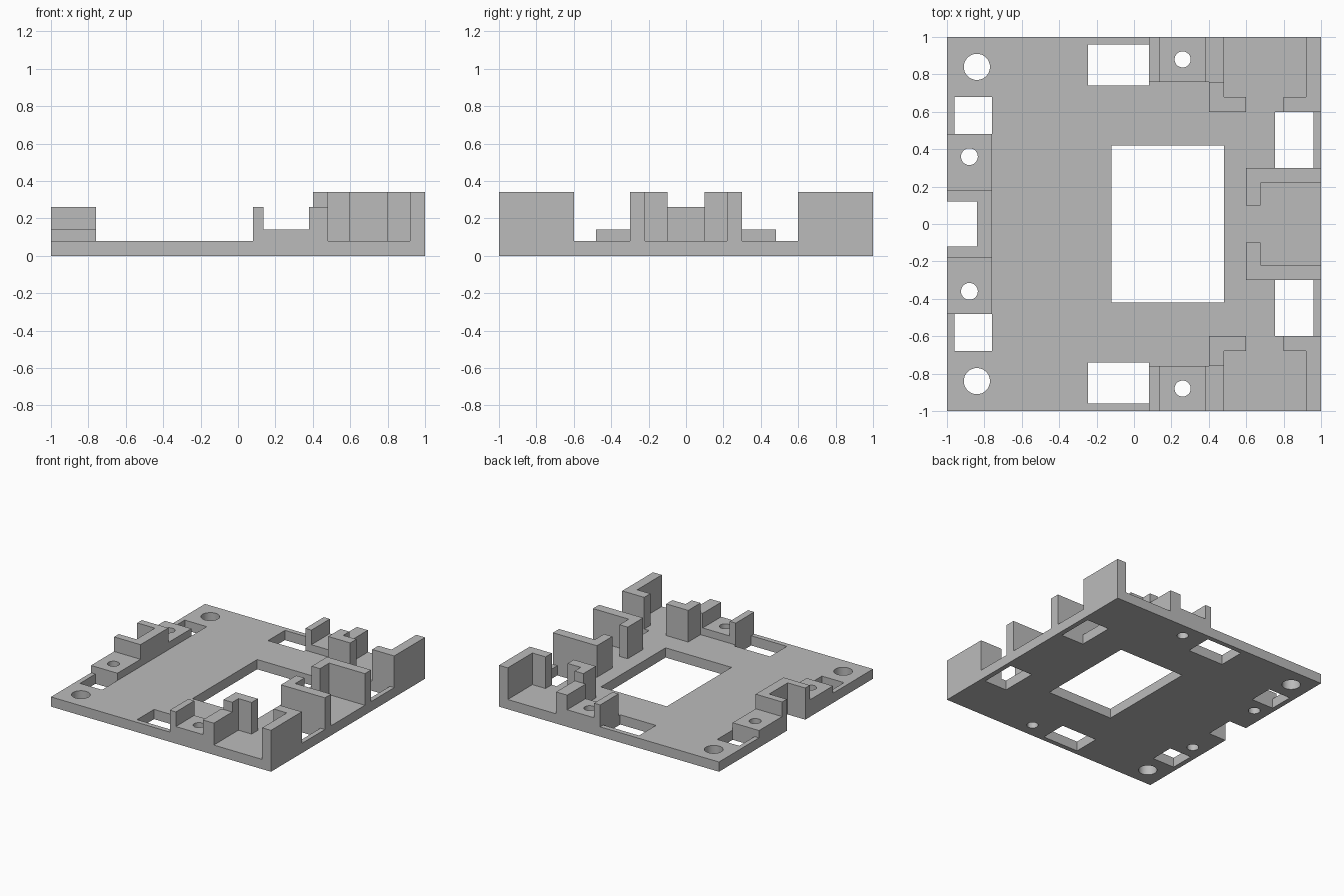
import bpy
import bmesh
import math
from mathutils import Matrix

cube = bpy.data.objects.get("Cube")
if cube:
    bpy.data.objects.remove(cube, do_unlink=True)

grey = bpy.data.materials.new("matte_grey")
grey.use_nodes = True
grey.diffuse_color = (0.5, 0.5, 0.5, 1)
grey.node_tree.nodes["Principled BSDF"].inputs["Base Color"].default_value = (0.5, 0.5, 0.5, 1)

PLATE = 0.08   # plate thickness
LOW = 0.14     # screw pads
MID = 0.26     # ribs and stops
TALL = 0.34    # corner and guide walls


def rect(x0, x1, y0, y1):
    return [(x0, y0), (x1, y0), (x1, y1), (x0, y1)]


def add_prism(bm, outline, z0, z1, side=1):
    """Extrude an outline upward; side=-1 mirrors it across y."""
    face = bm.faces.new([bm.verts.new((x, y * side, z0)) for x, y in outline])
    top = bmesh.ops.extrude_face_region(bm, geom=[face])["geom"]
    verts = [v for v in top if isinstance(v, bmesh.types.BMVert)]
    bmesh.ops.translate(bm, verts=verts, vec=(0, 0, z1 - z0))


def add_round(bm, x, y, radius):
    bmesh.ops.create_cone(bm, cap_ends=True, segments=32, radius1=radius, radius2=radius,
                          depth=1, matrix=Matrix.Translation((x, y, 0)))


def finish(bm, name):
    bmesh.ops.recalc_face_normals(bm, faces=bm.faces)
    mesh = bpy.data.meshes.new(name)
    bm.to_mesh(mesh)
    bm.free()
    mesh.materials.append(grey)
    obj = bpy.data.objects.new(name, mesh)
    bpy.context.collection.objects.link(obj)
    return obj


def part(name, outline, z0, z1, side=1):
    bm = bmesh.new()
    add_prism(bm, outline, z0, z1, side)
    return finish(bm, name)


def cut(obj, cutter):
    mod = obj.modifiers.new("holes", "BOOLEAN")
    mod.operation = "DIFFERENCE"
    mod.solver = "EXACT"
    mod.object = cutter
    bpy.ops.object.select_all(action="DESELECT")
    bpy.context.view_layer.objects.active = obj
    obj.select_set(True)
    bpy.ops.object.modifier_apply(modifier=mod.name)
    bpy.ops.object.shade_smooth_by_angle(angle=math.radians(30))


# Cutters: screw holes, then the windows and mounting holes of the plate
screws = bmesh.new()
windows = bmesh.new()
add_prism(windows, rect(-0.12, 0.48, -0.42, 0.42), -0.5, 0.5)
for side in (1, -1):
    add_round(screws, -0.88, 0.36 * side, 0.045)
    add_round(screws, 0.26, 0.88 * side, 0.043)
    add_round(windows, -0.84, 0.84 * side, 0.07)
    for hole in (rect(-0.96, -0.76, 0.48, 0.68),
                 rect(-0.245, 0.08, 0.74, 0.96),
                 rect(0.755, 0.96, 0.3, 0.6)):
        add_prism(windows, hole, -0.5, 0.5, side)
screw_cutter = finish(screws, "screw_cutter")
window_cutter = finish(windows, "window_cutter")

# Base plate with the edge notch
notch = [(-1, 0.12), (-0.84, 0.12), (-0.84, -0.12), (-1, -0.12)]
plate = part("base_plate", [(-1, -1), (1, -1), (1, 1), (-1, 1)] + notch, 0, PLATE)
cut(plate, window_cutter)
cut(plate, screw_cutter)

# Stop wrapped around the notch
part("notch_stop", [(-1, -0.18), (-0.76, -0.18), (-0.76, 0.18), (-1, 0.18)] + notch, PLATE, MID)

for side, label in ((1, "back"), (-1, "front")):
    # Screw pads
    for name, outline in (("notch_pad", rect(-1, -0.76, 0.18, 0.48)),
                          ("edge_pad", rect(0.135, 0.38, 0.76, 1))):
        cut(part(f"{label}_{name}", outline, PLATE, LOW, side), screw_cutter)

    # Ribs on both sides of the edge pad
    part(f"{label}_thin_rib", rect(0.08, 0.135, 0.76, 1), PLATE, MID, side)
    part(f"{label}_thick_rib", rect(0.38, 0.48, 0.76, 1), PLATE, MID, side)

    # Tall angle walls holding the corners of the mounted parts
    part(f"{label}_inner_angle", [(0.4, 0.6), (0.6, 0.6), (0.6, 0.68), (0.48, 0.68),
                                  (0.48, 0.76), (0.4, 0.76)], PLATE, TALL, side)
    part(f"{label}_corner_wall", [(0.8, 0.6), (1, 0.6), (1, 1), (0.92, 1),
                                  (0.92, 0.68), (0.8, 0.68)], PLATE, TALL, side)
    part(f"{label}_guide_wall", [(0.6, 0.1), (0.675, 0.1), (0.675, 0.22), (1, 0.22),
                                 (1, 0.3), (0.6, 0.3)], PLATE, TALL, side)

for cutter in (screw_cutter, window_cutter):
    bpy.data.objects.remove(cutter, do_unlink=True)
